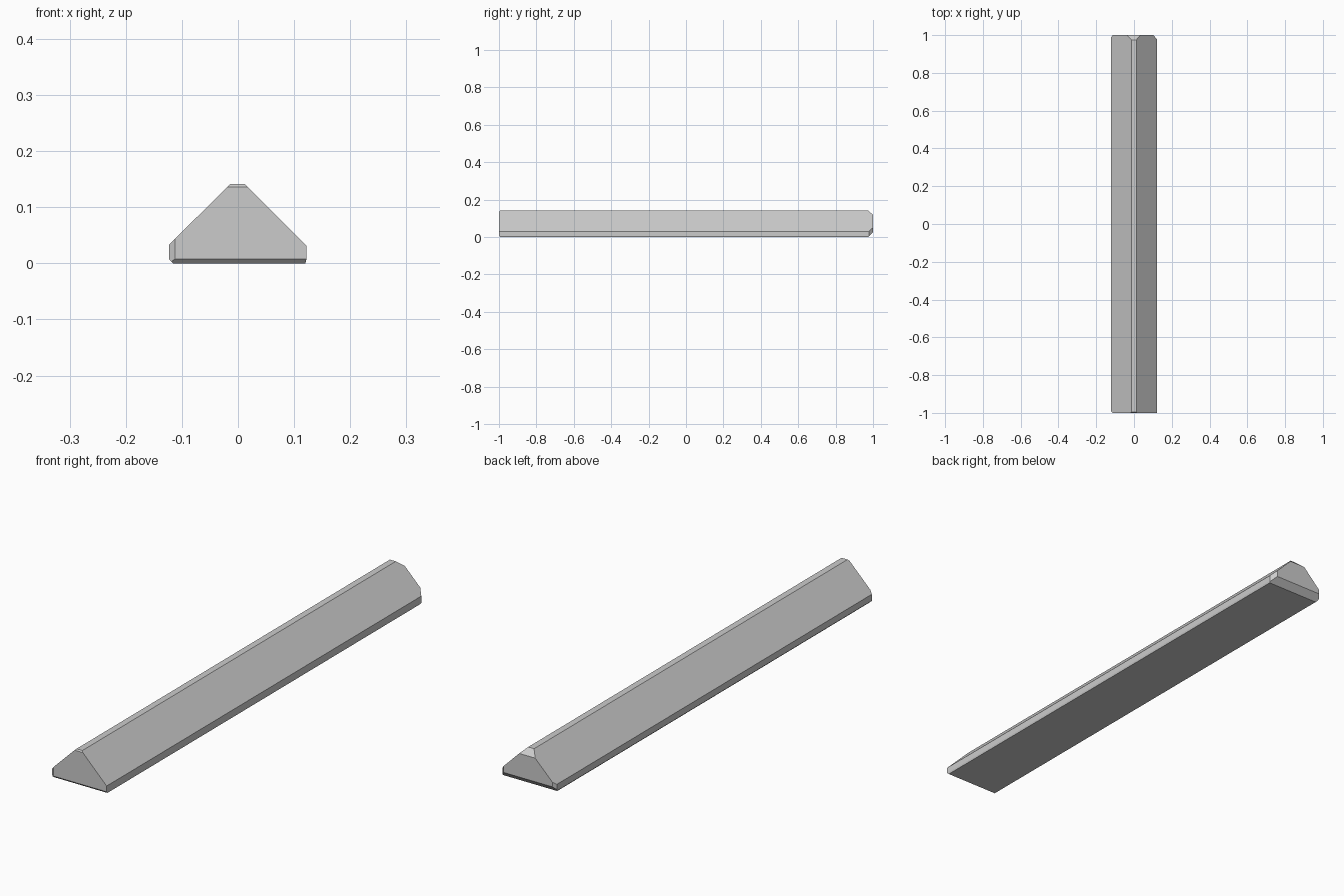
import bpy, bmesh
from mathutils import Vector

if "Cube" in bpy.data.objects:
    bpy.data.objects.remove(bpy.data.objects["Cube"])

# Cross-section of the beam: flat base, short sides, 45 degree slopes, narrow top
profile = [(-0.116, 0), (0.12, 0), (0.122, 0.007), (0.122, 0.031),
           (0.012, 0.141), (-0.014, 0.141), (-0.123, 0.033), (-0.123, 0.007)]

bm = bmesh.new()
face = bm.faces.new([bm.verts.new((x, -1, z)) for x, z in profile])
ext = bmesh.ops.extrude_face_region(bm, geom=[face])
moved = [g for g in ext["geom"] if isinstance(g, bmesh.types.BMVert)]
bmesh.ops.translate(bm, verts=moved, vec=(0, 2, 0))
bmesh.ops.recalc_face_normals(bm, faces=bm.faces)


def chop(point, normal):
    """Slice off everything on the normal side and cap the cut."""
    cut = bmesh.ops.bisect_plane(
        bm, geom=bm.verts[:] + bm.edges[:] + bm.faces[:], dist=1e-6,
        plane_co=Vector(point), plane_no=Vector(normal).normalized(), clear_outer=True)
    edges = [e for e in cut["geom_cut"] if isinstance(e, bmesh.types.BMEdge)]
    bmesh.ops.holes_fill(bm, edges=edges, sides=0)


# Worn back end: top, bottom and both corners
chop((0, 1, 0.119), (0, 0.022, 0.025))
chop((0, 1, 0.025), (0, 0.025, -0.025))
chop((0.102, 1, 0), (0.022, 0.02, 0))
chop((-0.112, 1, 0), (-0.012, 0.011, 0))

# Slightly worn front end: top, bottom and left corner
chop((0, -1, 0.136), (0, -0.005, 0.005))
chop((0, -1, 0.008), (0, -0.006, -0.006))
chop((-0.112, -1, 0), (-0.008, -0.011, 0))

bmesh.ops.recalc_face_normals(bm, faces=bm.faces)
mesh = bpy.data.meshes.new("beam")
bm.to_mesh(mesh)
bm.free()
bpy.context.collection.objects.link(bpy.data.objects.new("beam", mesh))
